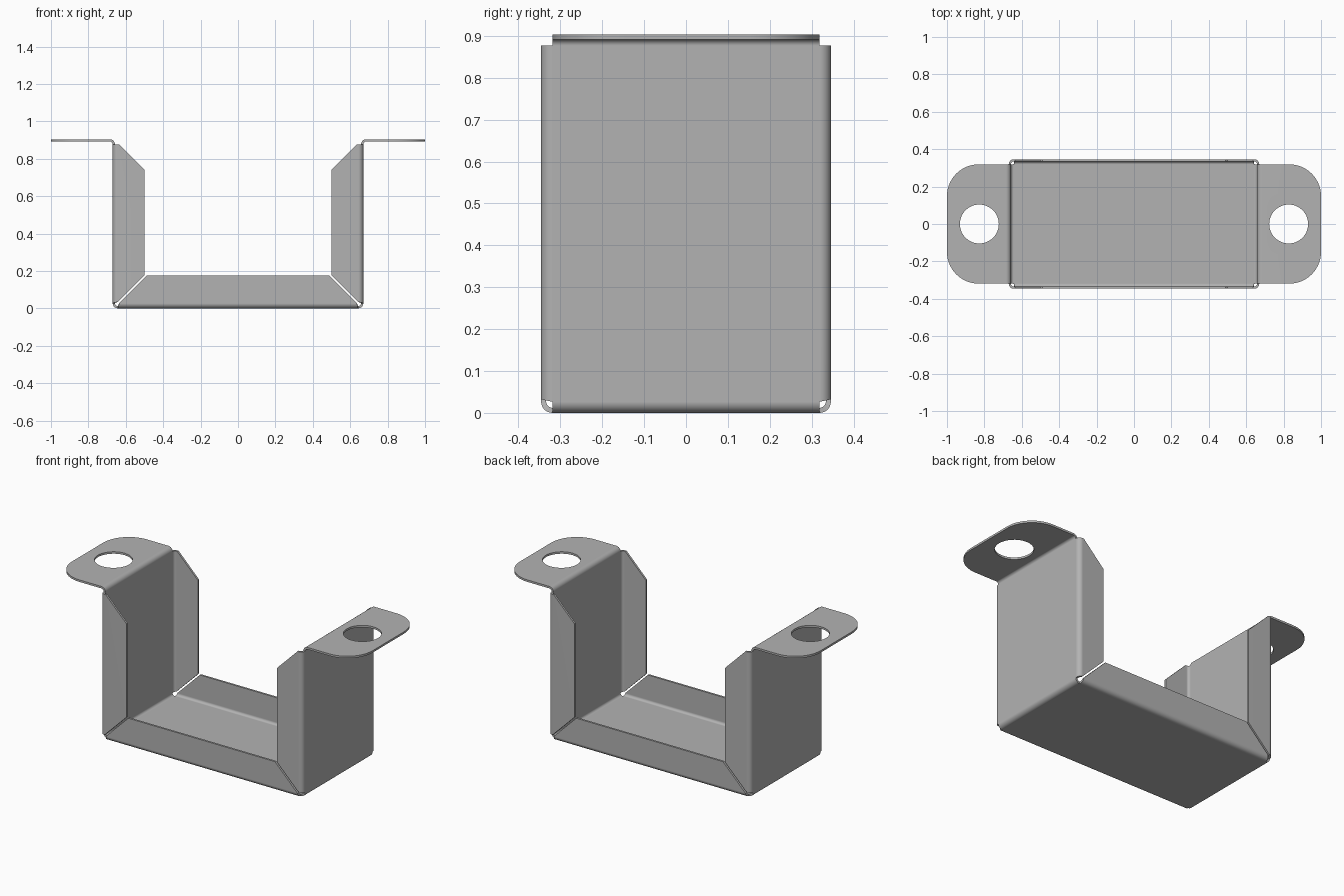
import bpy
import bmesh
from math import sin, cos, pi
from mathutils import Vector

if "Cube" in bpy.data.objects:
    bpy.data.objects.remove(bpy.data.objects["Cube"])

THICK = 0.012            # sheet thickness
R = 0.021                # bend radius at mid-sheet
STEPS = 6                # segments per bend
BASE_Z = THICK / 2
WALL_X = 0.664
EDGE_X = WALL_X - R      # where the floor starts to bend
EDGE_Y = 0.319           # half width of the strip
LOW_Z, HIGH_Z = BASE_Z + R, 0.877
TAB_X, TAB_Z = WALL_X + R, HIGH_Z + R
GAP = 0.007              # mitre clearance
LIP_Y = EDGE_Y + R

bm = bmesh.new()
X, Y, Z = Vector((1, 0, 0)), Vector((0, 1, 0)), Vector((0, 0, 1))


def face(points):
    return bm.faces.new([bm.verts.new(p) for p in points])


def bend(a, b, out, up, inset_a=0, inset_b=0):
    """Quarter-round bend that starts at edge a-b, heads out and turns up."""
    along = (b - a).normalized()
    rows = []
    for i in range(STEPS + 1):
        t = i / STEPS
        shift = out * R * sin(t * pi / 2) + up * R * (1 - cos(t * pi / 2))
        rows.append((a + shift + along * inset_a * t, b + shift - along * inset_b * t))
    for (p, q), (r, s) in zip(rows, rows[1:]):
        face([p, q, s, r])


def arc(cx, cy, radius, start, sweep, count):
    return [Vector((cx + radius * cos(start + sweep * i / count),
                    cy + radius * sin(start + sweep * i / count), TAB_Z))
            for i in range(count + 1)]


def loop_edges(points):
    verts = [bm.verts.new(p) for p in points]
    return [bm.edges.new((v, verts[i - 1])) for i, v in enumerate(verts)]


# Floor
face([Vector((sx * EDGE_X, sy * EDGE_Y, BASE_Z))
      for sx, sy in ((-1, -1), (1, -1), (1, 1), (-1, 1))])

# Floor lips, front and back
for sy in (-1, 1):
    bend(Vector((-EDGE_X, sy * EDGE_Y, BASE_Z)), Vector((EDGE_X, sy * EDGE_Y, BASE_Z)),
         Y * sy, Z, GAP, GAP)
    low, top = EDGE_X - GAP, 0.488
    face([Vector((x, sy * LIP_Y, z))
          for x, z in ((-low, LOW_Z), (low, LOW_Z), (top, 0.175), (-top, 0.175))])

for sx in (-1, 1):
    def edge(x, z):
        return Vector((sx * x, -EDGE_Y, z)), Vector((sx * x, EDGE_Y, z))

    # Side wall with its lower and upper bends
    bend(*edge(EDGE_X, BASE_Z), X * sx, Z)
    a, b = edge(WALL_X, LOW_Z)
    c, d = edge(WALL_X, HIGH_Z)
    face([a, b, d, c])
    bend(c, d, Z, X * sx)

    # Wall lips with chamfered ends
    for sy in (-1, 1):
        bend(Vector((sx * WALL_X, sy * EDGE_Y, LOW_Z)),
             Vector((sx * WALL_X, sy * EDGE_Y, HIGH_Z)), Y * sy, X * -sx, GAP)
        face([Vector((sx * x, sy * LIP_Y, z))
              for x, z in ((EDGE_X, LOW_Z + GAP), (0.5, 0.177), (0.5, 0.74),
                           (0.637, HIGH_Z), (EDGE_X, HIGH_Z))])

    # Mounting tab with rounded corners and a bolt hole
    r = 0.17
    outline = [Vector((TAB_X, -EDGE_Y, TAB_Z))]
    outline += arc(1 - r, r - EDGE_Y, r, -pi / 2, pi / 2, 14)
    outline += arc(1 - r, EDGE_Y - r, r, 0, pi / 2, 14)
    outline.append(Vector((TAB_X, EDGE_Y, TAB_Z)))
    hole = arc(0.827, 0, 0.104, 0, 2 * pi, 48)[:-1]
    mirrored = [[Vector((sx * p.x, p.y, p.z)) for p in ring] for ring in (outline, hole)]
    bmesh.ops.triangle_fill(bm, use_beauty=True, normal=Z,
                            edges=[e for ring in mirrored for e in loop_edges(ring)])

bmesh.ops.remove_doubles(bm, verts=bm.verts, dist=0.0003)
bmesh.ops.recalc_face_normals(bm, faces=bm.faces)
mesh = bpy.data.meshes.new("folded_bracket")
bm.to_mesh(mesh)
bm.free()

# Plain grey metal
steel = bpy.data.materials.new("grey_steel")
steel.use_nodes = True
colour = (0.45, 0.45, 0.45, 1)
steel.diffuse_color = colour
steel.node_tree.nodes["Principled BSDF"].inputs["Base Color"].default_value = colour
mesh.materials.append(steel)

# Give the sheet its thickness, then smooth only the bends
bracket = bpy.data.objects.new("folded_bracket", mesh)
bpy.context.collection.objects.link(bracket)
bpy.ops.object.select_all(action="DESELECT")
bracket.select_set(True)
bpy.context.view_layer.objects.active = bracket
solid = bracket.modifiers.new("thickness", "SOLIDIFY")
solid.thickness = THICK
solid.offset = 0
solid.use_even_offset = True
bpy.ops.object.modifier_apply(modifier=solid.name)
bpy.ops.object.shade_smooth_by_angle(angle=pi / 6)
normals = bracket.modifiers.new("flat_panels", "WEIGHTED_NORMAL")
normals.keep_sharp = True
